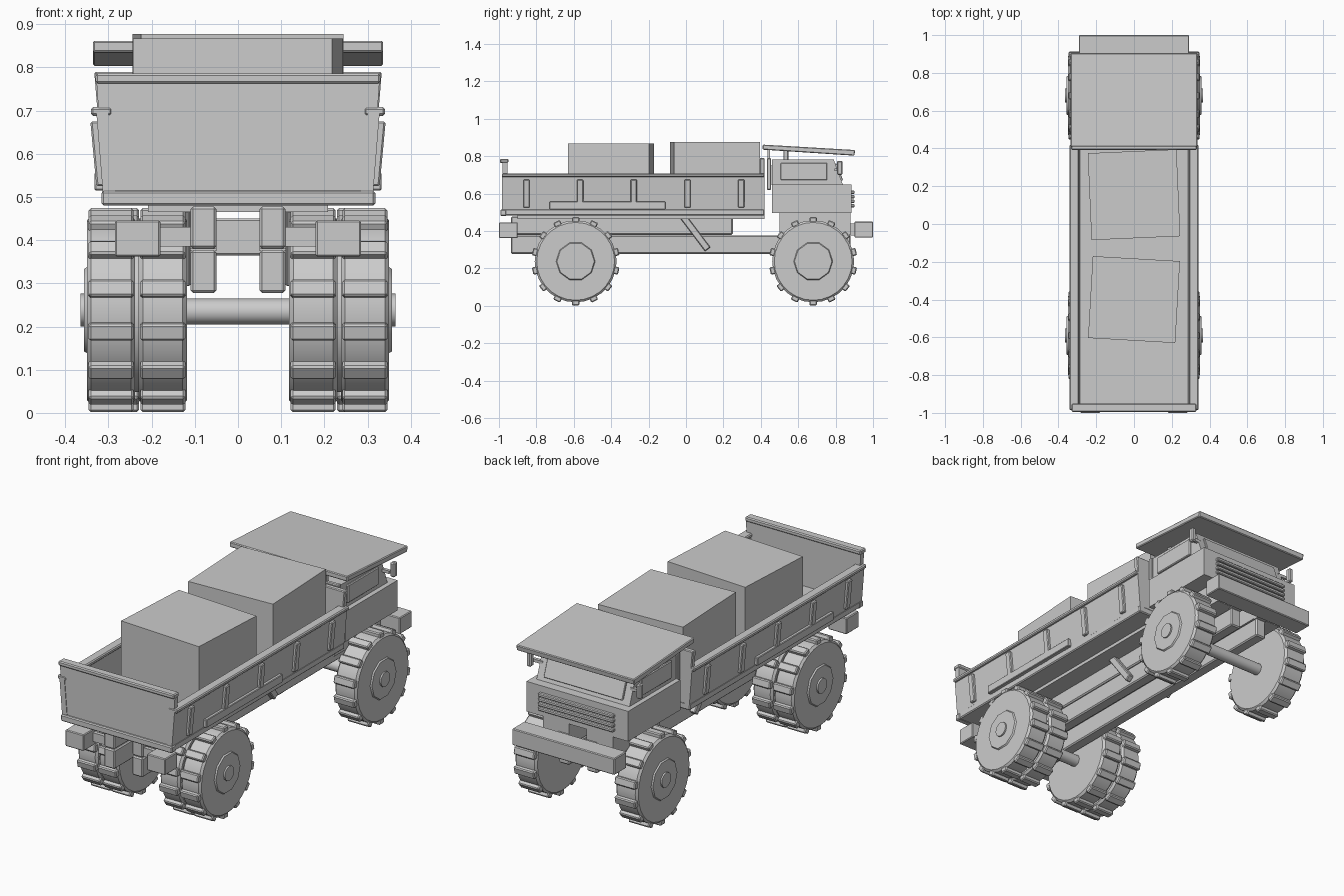
import bpy, bmesh, math
from mathutils import Matrix, Vector

if "Cube" in bpy.data.objects:
    bpy.data.objects.remove(bpy.data.objects["Cube"])


def finish(bm, name, bevel=0.0, smooth=False):
    bmesh.ops.recalc_face_normals(bm, faces=bm.faces)
    me = bpy.data.meshes.new(name)
    bm.to_mesh(me)
    bm.free()
    ob = bpy.data.objects.new(name, me)
    bpy.context.collection.objects.link(ob)
    if bevel:
        m = ob.modifiers.new("edge", "BEVEL")
        m.width, m.segments = bevel, 1
    if smooth:
        bpy.ops.object.select_all(action="DESELECT")
        ob.select_set(True)
        bpy.context.view_layer.objects.active = ob
        bpy.ops.object.shade_smooth_by_angle(angle=math.radians(35))
    return ob


def add_box(bm, x, y, z, rot=None):
    """Box from (min, max) ranges, optionally rotated about its centre."""
    c = Vector((sum(x) / 2, sum(y) / 2, sum(z) / 2))
    m = Matrix.Translation(c)
    if rot:
        m = m @ Matrix.Rotation(rot[0], 4, rot[1])
    m = m @ Matrix.Diagonal((x[1] - x[0], y[1] - y[0], z[1] - z[0], 1))
    bmesh.ops.create_cube(bm, size=1, matrix=m)


def box(name, x, y, z, bevel=0.0, rot=None):
    bm = bmesh.new()
    add_box(bm, x, y, z, rot)
    return finish(bm, name, bevel)


def pair(name, x, y, z, bevel=0.0, rot=None):
    """Box and its mirror image across x = 0."""
    bm = bmesh.new()
    add_box(bm, x, y, z, rot)
    add_box(bm, (-x[1], -x[0]), y, z, rot)
    return finish(bm, name, bevel)


def prism(name, pts, axis, lo, hi, bevel=0.0):
    """Extrude a profile along x (pts are y,z) or along y (pts are x,z)."""
    bm = bmesh.new()
    at = (lambda p, t: (t, p[0], p[1])) if axis == "x" else (lambda p, t: (p[0], t, p[1]))
    f = bm.faces.new([bm.verts.new(at(p, lo)) for p in pts])
    r = bmesh.ops.extrude_face_region(bm, geom=[f])
    d = Vector(at((0, 0), hi - lo))
    bmesh.ops.translate(bm, verts=[v for v in r["geom"] if isinstance(v, bmesh.types.BMVert)], vec=d)
    return finish(bm, name, bevel)


def add_cyl(bm, x0, x1, y, z, r, n, r2=None):
    m = Matrix.Translation(((x0 + x1) / 2, y, z)) @ Matrix.Rotation(math.pi / 2, 4, "Y")
    bmesh.ops.create_cone(bm, cap_ends=True, segments=n, radius1=r, radius2=r if r2 is None else r2,
                          depth=x1 - x0, matrix=m)


WZ = 0.238


# Wheels: tyres with 14 lugs each, faceted hub discs and hub caps
def wheel(name, side, y, tyres):
    bm = bmesh.new()
    lug = bmesh.new()
    for a, b in tyres:
        add_cyl(bm, a, a + 0.01, y, WZ, 0.208, 28, 0.219)
        add_cyl(bm, a + 0.01, b - 0.01, y, WZ, 0.219, 28)
        add_cyl(bm, b - 0.01, b, y, WZ, 0.219, 28, 0.208)
        for i in range(14):
            t = 2 * math.pi * i / 14
            m = (Matrix.Translation(((a + b) / 2, y, WZ)) @ Matrix.Rotation(t, 4, "X")
                 @ Matrix.Translation((0, 0, -0.222)) @ Matrix.Diagonal((b - a - 0.008, 0.04, 0.028, 1)))
            bmesh.ops.create_cube(lug, size=1, matrix=m)
    inner = tyres[0][0]
    add_cyl(bm, inner + 0.03, 0.345, y, WZ, 0.19, 28)
    add_cyl(bm, 0.345, 0.357, y, WZ, 0.108, 10, 0.1)
    add_cyl(bm, 0.35, 0.365, y, WZ, 0.038, 12)
    for b in (bm, lug):
        bmesh.ops.scale(b, vec=(side, 1, 1), verts=b.verts)
    finish(bm, name, smooth=True)
    finish(lug, name + "_lugs", 0.005)


for s, tag in ((1, "right"), (-1, "left")):
    wheel("rear_wheel_" + tag, s, -0.59, [(0.118, 0.23), (0.238, 0.35)])
    wheel("front_wheel_" + tag, s, 0.68, [(0.225, 0.35)])

# Axles
for name, y in (("rear_axle", -0.59), ("front_axle", 0.68)):
    bm = bmesh.new()
    add_cyl(bm, -0.3, 0.3, y, 0.235, 0.03, 16)
    finish(bm, name, smooth=True)

# Chassis
pair("frame_rails", (0.05, 0.11), (-0.935, 0.88), (0.278, 0.377), 0.006)
pair("subframe_rails", (0.05, 0.11), (-0.935, 0.25), (0.38, 0.478), 0.006)
pair("cab_mounts", (0.05, 0.2), (0.5, 0.88), (0.38, 0.5))
box("bed_support", (-0.208, 0.208), (-0.9, 0.42), (0.465, 0.49))
pair("hoist_strut", (0.11, 0.14), (-0.06, 0.16), (0.372, 0.408), 0.004, (math.radians(-53), "X"))
box("front_bumper", (-0.292, 0.292), (0.9, 1.0), (0.365, 0.45), 0.004)
pair("bumper_brackets", (0.05, 0.11), (0.86, 0.91), (0.375, 0.44))
pair("rear_blocks", (0.18, 0.285), (-1.0, -0.9), (0.362, 0.446), 0.004)
pair("rear_block_brackets", (0.1, 0.2), (-0.925, -0.905), (0.385, 0.43))

# Cargo bed: floor, flared sides, ribs and rails
box("bed_floor", (-0.315, 0.315), (-0.985, 0.42), (0.482, 0.517), 0.005)
for s, tag in ((1, "right"), (-1, "left")):
    wall = [(0.285, 0.51), (0.313, 0.51), (0.328, 0.695), (0.3, 0.695)]
    prism("bed_side_" + tag, [(s * x, z) for x, z in wall], "y", -0.985, 0.42)
    rib = [(0.31, 0.525), (0.328, 0.525), (0.342, 0.675), (0.32, 0.675)]
    for i in range(5):
        y = -0.853 + 0.287 * i
        prism(f"side_rib_{tag}_{i}", [(s * x, z) for x, z in rib], "y", y - 0.017, y + 0.017, 0.004)
pair("bed_side_rails", (0.292, 0.341), (-0.985, 0.42), (0.688, 0.708), 0.005)
pair("side_steps", (0.305, 0.332), (-0.73, -0.11), (0.515, 0.557), 0.003)
prism("tailgate", [(-0.31, 0.51), (0.31, 0.51), (0.328, 0.77), (-0.328, 0.77)], "y", -0.982, -0.955)
box("tailgate_rail", (-0.33, 0.33), (-0.995, -0.95), (0.763, 0.786), 0.005)
box("tailgate_sill", (-0.316, 0.318), (-0.993, -0.96), (0.48, 0.514), 0.005)
prism("headboard", [(-0.31, 0.51), (0.31, 0.51), (0.333, 0.79), (-0.333, 0.79)], "y", 0.393, 0.42, 0.004)

# Cargo crates
box("crate_front", (-0.235, 0.235), (-0.075, 0.385), (0.517, 0.877), rot=(math.radians(2.5), "Z"))
box("crate_rear", (-0.231, 0.231), (-0.617, -0.183), (0.517, 0.867), rot=(math.radians(-3.3), "Z"))

# Cab: body, slanted upper cabin, windows
box("cab_body", (-0.29, 0.29), (0.46, 0.885), (0.495, 0.65))
prism("cab_upper", [(0.46, 0.645), (0.84, 0.645), (0.79, 0.782), (0.46, 0.782)], "x", -0.265, 0.265)
window = [(0.505, 0.672), (0.755, 0.672), (0.755, 0.764), (0.505, 0.764)]
for s, tag in ((1, "right"), (-1, "left")):
    a, b = sorted((s * 0.255, s * 0.275))
    prism("side_window_" + tag, window, "x", a, b, 0.004)
prism("windscreen", [(0.79, 0.67), (0.84, 0.67), (0.808, 0.76), (0.77, 0.76)], "x", -0.225, 0.225, 0.003)
box("cab_back_panel", (-0.27, 0.27), (0.432, 0.455), (0.62, 0.79), 0.004)
pair("cab_back_links", (0.1, 0.2), (0.45, 0.465), (0.65, 0.75))

# Roof canopy on short posts
prism("roof", [(0.41, 0.835), (0.9, 0.803), (0.905, 0.833), (0.41, 0.862)], "x", -0.336, 0.336, 0.004)
pair("roof_posts", (0.2, 0.225), (0.522, 0.547), (0.775, 0.84), 0.003)
pair("rear_roof_posts", (0.1, 0.2), (0.435, 0.45), (0.78, 0.842))

# Mirrors and their arms
pair("mirrors", (0.3, 0.325), (0.807, 0.837), (0.7, 0.775), 0.006)
pair("mirror_arms", (0.25, 0.305), (0.795, 0.812), (0.72, 0.735))

# Grille bars
for i in range(4):
    z = 0.535 + 0.024 * i
    box(f"grille_bar_{i}", (-0.215, 0.215), (0.878, 0.902), (z - 0.009, z + 0.009), 0.004)
